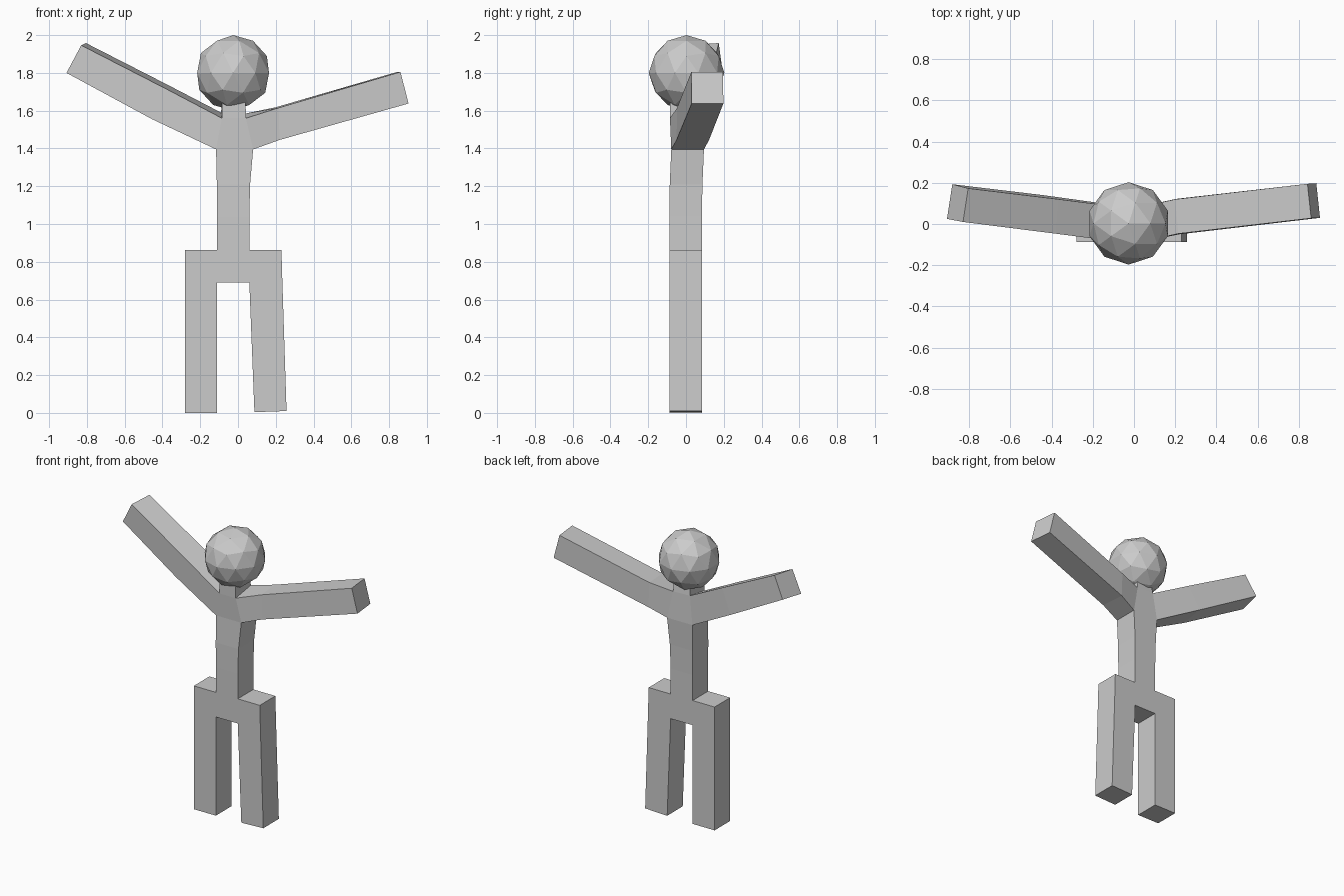
import bpy, bmesh

if "Cube" in bpy.data.objects:
    bpy.data.objects.remove(bpy.data.objects["Cube"])

bm = bmesh.new()


def ring(*pts):
    return [bm.verts.new(p) for p in pts]


def level(x0, x1, y0, y1, z):
    """Horizontal ring: front-left, front-right, back-right, back-left."""
    return ring((x0, y0, z), (x1, y0, z), (x1, y1, z), (x0, y1, z))


def bridge(a, b, skip=()):
    for i in range(4):
        if i not in skip:
            j = (i + 1) % 4
            bm.faces.new((a[i], a[j], b[j], b[i]))


def limb(*rings):
    """Skin a chain of rings and cap the far end."""
    for a, b in zip(rings, rings[1:]):
        bridge(a, b)
    bm.faces.new(rings[-1])


Y0, Y1 = -0.088, 0.084

# pelvis, open at both sides where the hips join
low = level(-0.11, 0.06, Y0, Y1, 0.69)
top = level(-0.11, 0.06, Y0, Y1, 0.862)
bridge(low, top, skip=(1, 3))
bm.faces.new(low)

# hips and legs
for f, b, x_hip, x_low, foot in ((0, 3, -0.28, -0.28, (-0.28, -0.11, 0.0, 0.0)),
                                 (1, 2, 0.23, 0.235, (0.257, 0.087, 0.01, 0.004))):
    o = ring((x_low, Y0, 0.69), (x_low, Y1, 0.69), (x_hip, Y1, 0.862), (x_hip, Y0, 0.862))
    i = [low[f], low[b], top[b], top[f]]
    bridge(i, o, skip=(0,))
    bm.faces.new(o)
    xo, xi, zo, zi = foot
    limb([o[0], i[0], i[1], o[1]],
         ring((xo, Y0, zo), (xi, Y0, zi), (xi, Y1, zi), (xo, Y1, zo)))

# torso and shoulders
t1 = level(-0.11, 0.06, Y0, Y1, 1.04)
t2 = level(-0.112, 0.064, -0.086, 0.087, 1.21)
sh = level(-0.116, 0.08, -0.078, 0.095, 1.395)
nk = ring((-0.085, -0.085, 1.56), (0.042, -0.085, 1.56),
          (0.04, 0.085, 1.585), (-0.09, 0.085, 1.59))
bridge(top, t1)
bridge(t1, t2)
bridge(t2, sh)
bridge(sh, nk, skip=(1, 3))

# neck
limb(nk, level(-0.083, 0.04, -0.085, 0.075, 1.66))

# arms: front low, back low, back high, front high
limb([sh[0], sh[3], nk[3], nk[0]],
     ring((-0.455, -0.035, 1.555), (-0.44, 0.14, 1.57),
          (-0.365, 0.12, 1.733), (-0.38, -0.047, 1.715)),
     ring((-0.908, 0.025, 1.80), (-0.882, 0.193, 1.815),
          (-0.805, 0.173, 1.958), (-0.83, 0.01, 1.946)))
limb([sh[1], sh[2], nk[2], nk[1]],
     ring((0.22, -0.05, 1.445), (0.205, 0.122, 1.445),
          (0.20, 0.12, 1.618), (0.215, -0.047, 1.615)),
     ring((0.903, 0.03, 1.638), (0.885, 0.198, 1.638),
          (0.842, 0.195, 1.805), (0.86, 0.028, 1.805)))

bmesh.ops.recalc_face_normals(bm, faces=bm.faces)
mesh = bpy.data.meshes.new("body")
bm.to_mesh(mesh)
bm.free()
bpy.context.collection.objects.link(bpy.data.objects.new("body", mesh))

# head
bpy.ops.mesh.primitive_ico_sphere_add(subdivisions=2, radius=0.2, location=(-0.026, 0.003, 1.8))
bpy.context.object.name = "head"
